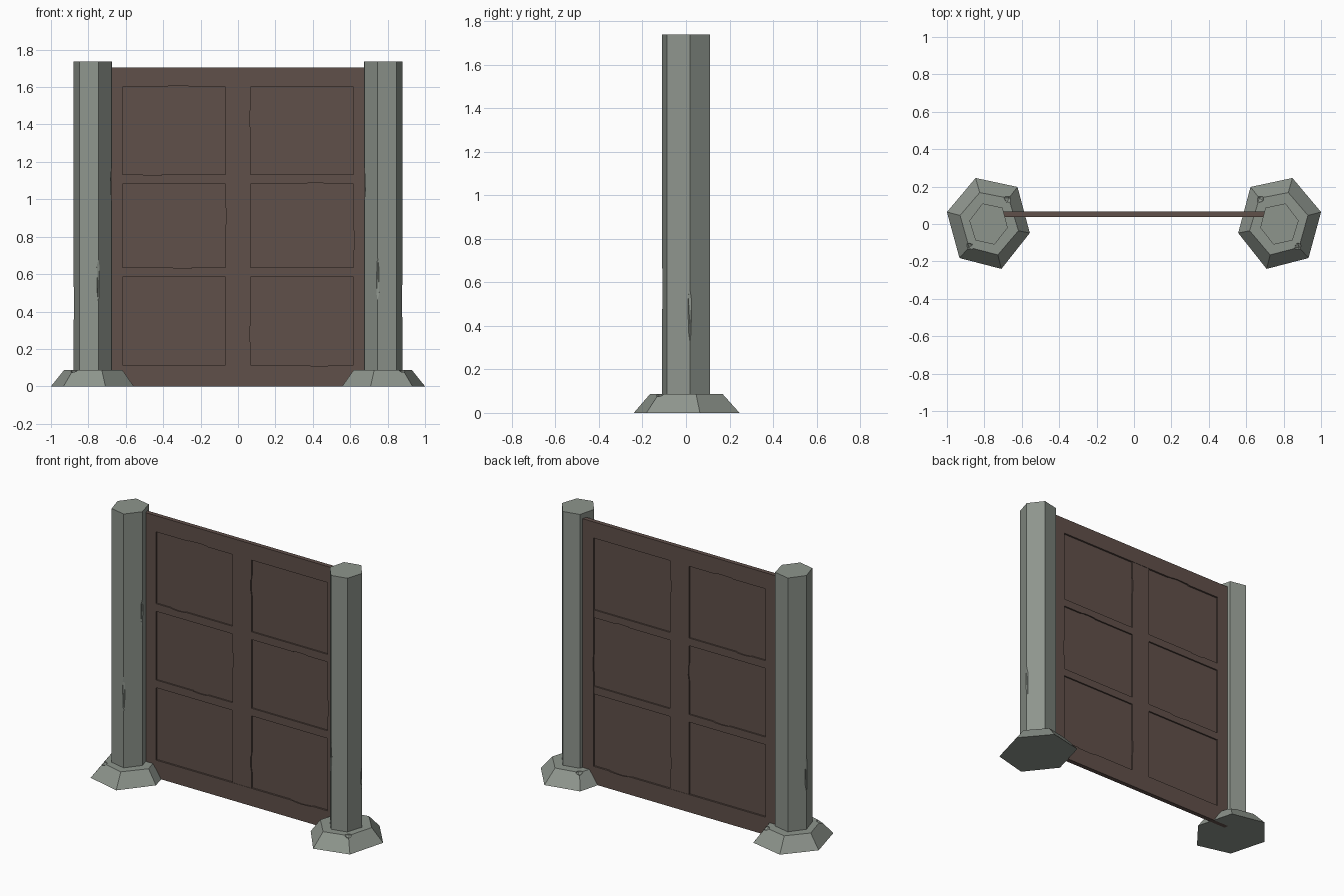
import bpy, bmesh
from mathutils import Matrix, Vector

if "Cube" in bpy.data.objects:
    bpy.data.objects.remove(bpy.data.objects["Cube"], do_unlink=True)


def material(name, rgb):
    mat = bpy.data.materials.new(name)
    mat.use_nodes = True
    mat.diffuse_color = (*rgb, 1)
    mat.node_tree.nodes["Principled BSDF"].inputs["Base Color"].default_value = (*rgb, 1)
    return mat


STONE = material("grey stone", (0.27, 0.30, 0.265))
WOOD = material("dark brown wood", (0.118, 0.08, 0.068))
MID_Y = 0.053


def make(name, bm, mat=None):
    bmesh.ops.recalc_face_normals(bm, faces=bm.faces)
    mesh = bpy.data.meshes.new(name)
    bm.to_mesh(mesh)
    bm.free()
    if mat:
        mesh.materials.append(mat)
    obj = bpy.data.objects.new(name, mesh)
    bpy.context.collection.objects.link(obj)
    return obj


def loft(name, rings, mat):
    """Closed solid through a stack of matching outlines."""
    bm = bmesh.new()
    loops = [[bm.verts.new(p) for p in ring] for ring in rings]
    bm.faces.new(loops[0])
    bm.faces.new(loops[-1])
    n = len(loops[0])
    for low, high in zip(loops, loops[1:]):
        for i in range(n):
            j = (i + 1) % n
            bm.faces.new((low[i], low[j], high[j], high[i]))
    return make(name, bm, mat)


def slab(name, x0, x1, z0, z1, half, mat=WOOD):
    """Upright board centred on the gate plane."""
    ring = lambda y: [(x0, y, z0), (x1, y, z0), (x1, y, z1), (x0, y, z1)]
    return loft(name, [ring(MID_Y - half), ring(MID_Y + half)], mat)


def subtract(obj, cutter):
    mod = obj.modifiers.new("cut", 'BOOLEAN')
    mod.operation = 'DIFFERENCE'
    mod.solver = 'EXACT'
    mod.object = cutter
    bpy.context.view_layer.update()
    deps = bpy.context.evaluated_depsgraph_get()
    mesh = bpy.data.meshes.new_from_object(obj.evaluated_get(deps))
    obj.modifiers.clear()
    obj.data = mesh
    bpy.data.objects.remove(cutter, do_unlink=True)


def chip(obj, centre, size):
    """Knock a small faceted flake out of an edge."""
    bm = bmesh.new()
    bmesh.ops.create_icosphere(bm, subdivisions=1, radius=1,
                               matrix=Matrix.Translation(centre) @ Matrix.Diagonal((*size, 1)))
    cutter = make("chip_cutter", bm)
    cutter.hide_render = True
    subtract(obj, cutter)


# Stone posts on flared six-sided feet
FOOT = [(-1, .064), (-.847, .246), (-.623, .198), (-.557, -.048), (-.709, -.24), (-.933, -.182)]
FOOT_TOP = [(-.93, .046), (-.825, .168), (-.67, .138), (-.618, -.036), (-.728, -.165), (-.882, -.125)]
POST = [(-.88, .018), (-.81, .11), (-.703, .087), (-.675, -.02), (-.746, -.11), (-.848, -.087)]

for side, word in ((-1, "right"), (1, "left")):
    ring = lambda pts, z: [(-side * x, y, z) for x, y in pts]
    foot = loft(word + "_foot", [ring(FOOT, 0), ring(FOOT_TOP, .087)], STONE)
    post = loft(word + "_post", [ring(POST, .04), ring(POST, 1.738)], STONE)
    for i in (2, 5):
        x, y = FOOT_TOP[i]
        chip(foot, (-side * x, y, .092), (.028, .028, .022))
    for i, z, length in ((0, .45, .17), (4, .57, .16), (3, 1.08, .12)):
        x, y = POST[i]
        out = Vector((-side * (x + .775), y, 0)).normalized() * .006
        chip(post, (-side * x + out.x, y + out.y, z), (.015, .015, length))

# Outer wooden frame with one large opening
frame = slab("gate_frame", -.7, .7, 0, 1.705, .0145)
opening = slab("opening_cutter", -.618, .618, .115, 1.6, .1, None)
subtract(frame, opening)

# Thin backing board, centre upright and cross bars
slab("gate_board", -.63, .63, .1, 1.62, .003)
stile = slab("centre_stile", -.068, .068, .105, 1.61, .0125)
bars = {}
for word, x0, x1 in (("right", -.628, -.068), ("left", .068, .628)):
    for level, z in (("lower", .61), ("upper", 1.107)):
        bars[word, level] = slab(f"{word}_{level}_bar", x0, x1, z - .025, z + .025, .0125)

# Worn flakes along the wooden edges
for x, z in ((-.31, 1.598), (.43, .117)):
    chip(frame, (x, MID_Y, z), (.1, .03, .013))
chip(frame, (.616, MID_Y, .78), (.01, .03, .09))
for x, z in ((.068, 1.43), (-.068, .91), (.068, .28)):
    chip(stile, (x, MID_Y, z), (.008, .03, .07))
for key, x, z in ((("right", "upper"), -.46, 1.132),
                  (("left", "upper"), .42, 1.082),
                  (("right", "lower"), -.3, .635)):
    chip(bars[key], (x, MID_Y, z), (.07, .03, .008))
